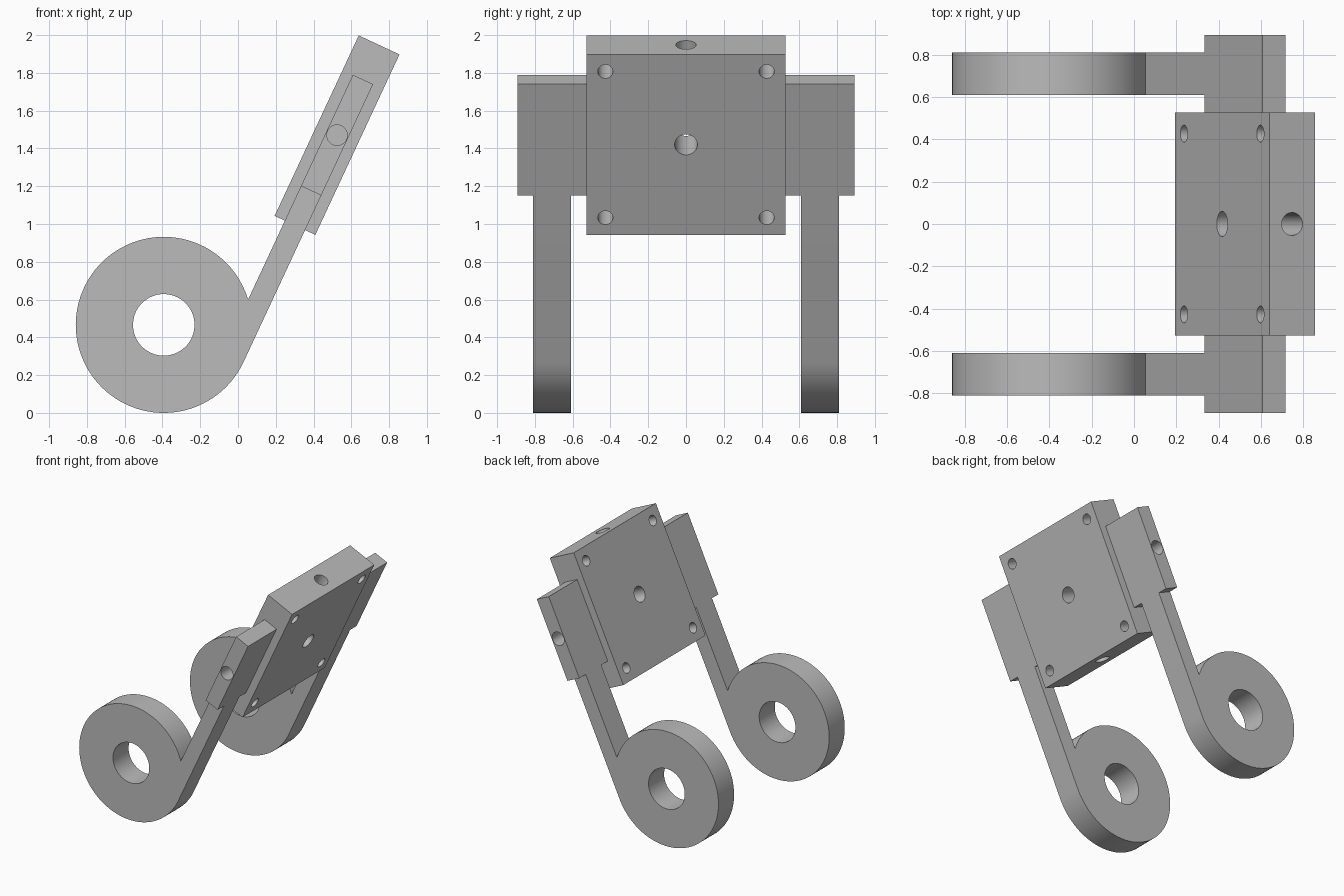
import bpy, bmesh
from math import radians, sin, cos, acos, pi
from mathutils import Matrix

if "Cube" in bpy.data.objects:
    bpy.data.objects.remove(bpy.data.objects["Cube"], do_unlink=True)

# Parts are made upright around the ring axis, then tilted about y
TILT = Matrix.Translation((-0.393, 0, 0.466)) @ Matrix.Rotation(radians(25), 4, 'Y')
RING_R, BORE_R = 0.466, 0.163
STRAP = 0.118                      # strap and lug thickness
MID_X = RING_R - STRAP / 2         # middle plane of the plate
MID_Z = 1.298                      # centre height of the plate
PLATE, PLATE_T = 1.054, 0.238
LUG_H, LUG_END = 0.65, 0.892
LUG_LOW = MID_Z - LUG_H / 2

grey = bpy.data.materials.new("plain grey")
grey.use_nodes = True
grey.diffuse_color = (0.5, 0.5, 0.5, 1)
grey.node_tree.nodes["Principled BSDF"].inputs["Base Color"].default_value = (0.5, 0.5, 0.5, 1)


def make_object(name, bm):
    bmesh.ops.recalc_face_normals(bm, faces=bm.faces)
    mesh = bpy.data.meshes.new(name)
    bm.to_mesh(mesh)
    bm.free()
    mesh.materials.append(grey)
    obj = bpy.data.objects.new(name, mesh)
    bpy.context.collection.objects.link(obj)
    obj.matrix_world = TILT
    return obj


def box(name, centre, size):
    bm = bmesh.new()
    bmesh.ops.create_cube(bm, size=1, matrix=Matrix.Translation(centre) @ Matrix.Diagonal((*size, 1)))
    return make_object(name, bm)


def drill(obj, holes):
    """Cut cylinders given as (centre, axis, radius, length), then shade."""
    bm = bmesh.new()
    for centre, axis, radius, length in holes:
        turn = {'X': Matrix.Rotation(pi / 2, 4, 'Y'),
                'Y': Matrix.Rotation(pi / 2, 4, 'X'),
                'Z': Matrix.Identity(4)}[axis]
        bmesh.ops.create_cone(bm, cap_ends=True, segments=48, radius1=radius, radius2=radius,
                              depth=length, matrix=Matrix.Translation(centre) @ turn)
    cutter = make_object("hole_cutter", bm)
    cutter.hide_render = True
    mod = obj.modifiers.new("holes", 'BOOLEAN')
    mod.operation, mod.solver, mod.object = 'DIFFERENCE', 'EXACT', cutter
    bpy.ops.object.select_all(action='DESELECT')
    bpy.context.view_layer.objects.active = obj
    obj.select_set(True)
    bpy.ops.object.modifier_apply(modifier=mod.name)
    bpy.data.objects.remove(cutter, do_unlink=True)
    bpy.ops.object.shade_smooth_by_angle(angle=radians(30))


def ring_arm(name, y0, y1):
    """Ring with a strap leaving it on a tangent, extruded along y."""
    start = acos((RING_R - STRAP) / RING_R)
    steps = 84
    outline = []
    for i in range(steps + 1):
        a = start + (2 * pi - start) * i / steps
        outline.append((RING_R * cos(a), RING_R * sin(a)))
    outline += [(RING_R, LUG_LOW), (RING_R - STRAP, LUG_LOW)]
    bm = bmesh.new()
    face = bm.faces.new([bm.verts.new((x, y0, z)) for x, z in outline])
    side = bmesh.ops.extrude_face_region(bm, geom=[face])
    verts = [g for g in side["geom"] if isinstance(g, bmesh.types.BMVert)]
    bmesh.ops.translate(bm, verts=verts, vec=(0, y1 - y0, 0))
    return make_object(name, bm)


# Square plate: centre and corner holes through it, blind holes in both ends
plate = box("square_plate", (MID_X, 0, MID_Z), (PLATE_T, PLATE, PLATE))
holes = [((MID_X, 0, MID_Z), 'X', 0.06, 1)]
for s in (-1, 1):
    holes += [((MID_X, s * 0.427, MID_Z + t * 0.427), 'X', 0.04, 1) for t in (-1, 1)]
    holes.append(((MID_X, 0, MID_Z + s * PLATE / 2), 'Z', 0.054, 0.72))
drill(plate, holes)

# Side lugs and ring arms, front and back
for label, s in (("front", -1), ("back", 1)):
    inner = PLATE / 2
    centre = (MID_X, s * (inner + LUG_END) / 2, MID_Z)
    lug = box(label + "_lug", centre, (STRAP, LUG_END - inner, LUG_H))
    drill(lug, [(centre, 'Y', 0.054, 1)])
    arm = ring_arm(label + "_ring_arm", s * 0.61, s * 0.81)
    drill(arm, [((0, s * 0.71, 0), 'Y', BORE_R, 1)])
